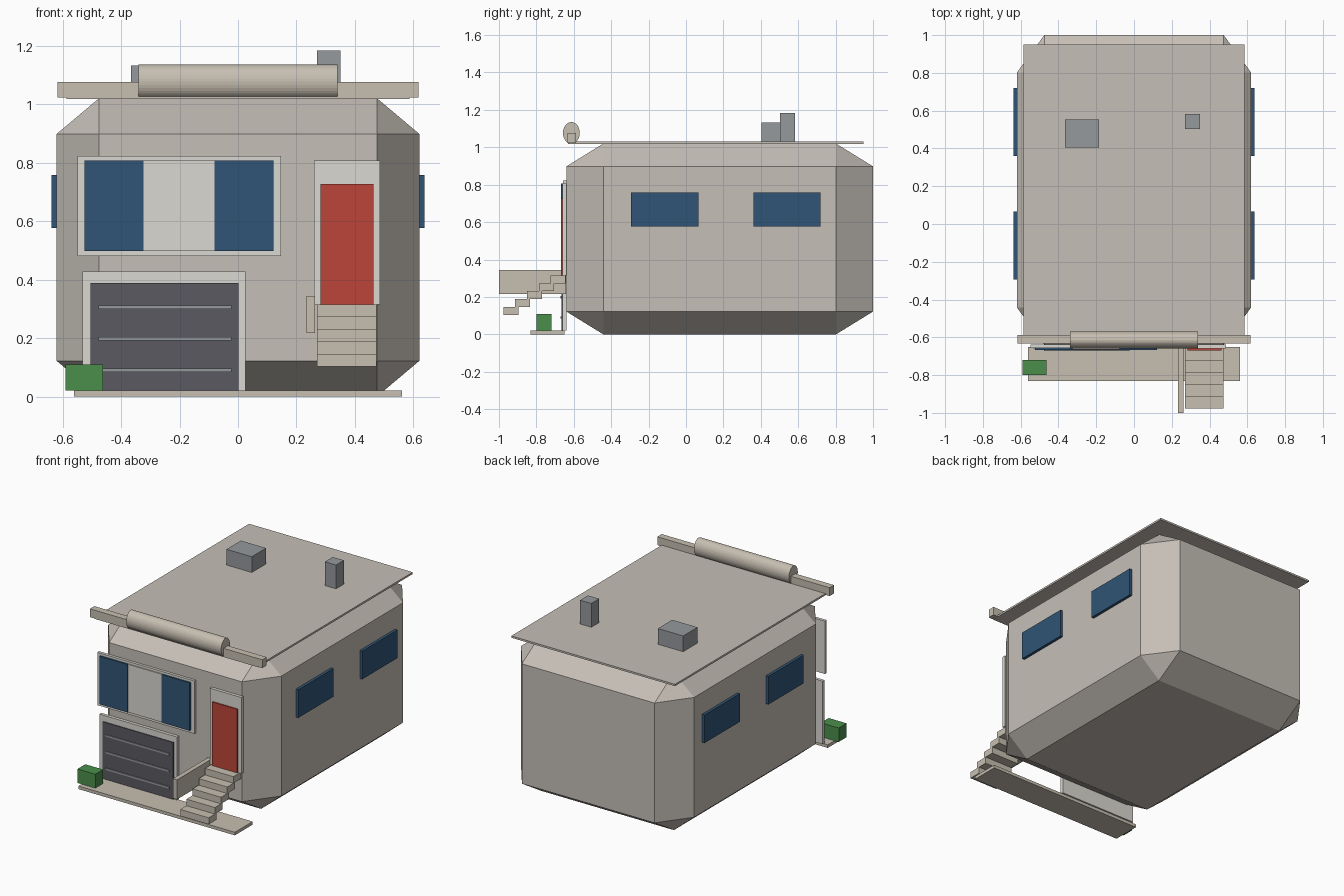
import bpy, bmesh, math

if "Cube" in bpy.data.objects:
    bpy.data.objects.remove(bpy.data.objects["Cube"])


def material(name, rgb):
    m = bpy.data.materials.new(name)
    m.diffuse_color = (*rgb, 1)
    m.use_nodes = True
    m.node_tree.nodes["Principled BSDF"].inputs["Base Color"].default_value = m.diffuse_color
    return m


WALL = material("wall", (0.56, 0.52, 0.47))
STONE = material("stone", (0.57, 0.52, 0.44))
TRIM = material("trim", (0.71, 0.69, 0.64))
BLUE = material("glass_blue", (0.03, 0.09, 0.18))
RED = material("door_red", (0.50, 0.06, 0.04))
DARK = material("garage_dark", (0.10, 0.10, 0.12))
STEEL = material("steel", (0.30, 0.32, 0.34))
GREEN = material("plant_green", (0.07, 0.27, 0.07))


def finish(name, bm, mat):
    bmesh.ops.recalc_face_normals(bm, faces=bm.faces)
    me = bpy.data.meshes.new(name)
    bm.to_mesh(me)
    bm.free()
    me.materials.append(mat)
    ob = bpy.data.objects.new(name, me)
    bpy.context.collection.objects.link(ob)
    return ob


def box(name, x, y, z, mat):
    """Box from (min, max) ranges."""
    bm = bmesh.new()
    bmesh.ops.create_cube(bm, size=1)
    for v in bm.verts:
        v.co = [r[0] if c < 0 else r[1] for c, r in zip(v.co, (x, y, z))]
    return finish(name, bm, mat)


# House body: cube chamfered on every edge, triangular corners
bm = bmesh.new()
half, inner = (0.62, 0.82, 0.51), (0.475, 0.622, 0.388)
for sx in (-1, 1):
    for sy in (-1, 1):
        for sz in (-1, 1):
            for axis in range(3):
                p = [half[i] if i == axis else inner[i] for i in range(3)]
                bm.verts.new((sx * p[0], sy * p[1] + 0.18, sz * p[2] + 0.51))
bmesh.ops.convex_hull(bm, input=bm.verts)
bmesh.ops.dissolve_limit(bm, angle_limit=0.01, verts=bm.verts, edges=bm.edges)
finish("house_body", bm, WALL)

# Roof slab, roof boxes
box("roof_slab", (-0.586, 0.586), (-0.63, 0.95), (1.018, 1.03), WALL)
box("chimney", (0.27, 0.35), (0.503, 0.583), (1.025, 1.184), STEEL)
box("roof_unit", (-0.366, -0.185), (0.405, 0.552), (1.025, 1.132), STEEL)

# Front awning roll on its bar
box("awning_bar", (-0.617, 0.617), (-0.633, -0.588), (1.022, 1.076), STONE)
bpy.ops.mesh.primitive_cylinder_add(vertices=32, radius=1, depth=0.68,
                                    location=(0, -0.613, 1.077),
                                    rotation=(0, math.pi / 2, 0))
roll = bpy.context.object
roll.name = "awning_roll"
roll.scale = (0.058, 0.045, 1)
roll.data.materials.append(STONE)

# Side windows
for side, sx in (("left", -1), ("right", 1)):
    for i, y0 in enumerate((-0.293, 0.36)):
        box(f"{side}_window_{i + 1}", sorted((sx * 0.61, sx * 0.638)),
            (y0, y0 + 0.36), (0.576, 0.758), BLUE)

# Front window
box("window_frame", (-0.548, 0.147), (-0.657, -0.638), (0.48, 0.822), TRIM)
box("window_centre", (-0.323, -0.08), (-0.664, -0.65), (0.497, 0.807), TRIM)
for i, x in enumerate(((-0.525, -0.323), (-0.08, 0.122))):
    box(f"front_window_{i + 1}", x, (-0.668, -0.65), (0.497, 0.807), BLUE)

# Front door
box("door_frame", (0.26, 0.486), (-0.66, -0.638), (0.315, 0.807), TRIM)
box("front_door", (0.282, 0.463), (-0.669, -0.65), (0.315, 0.727), RED)

# Garage
box("garage_frame", (-0.531, 0.026), (-0.66, -0.64), (0.02, 0.428), TRIM)
box("garage_door", (-0.504, 0.002), (-0.666, -0.65), (0.02, 0.388), DARK)
for i, z in enumerate((0.09, 0.198, 0.306)):
    box(f"garage_rib_{i + 1}", (-0.477, -0.023), (-0.672, -0.66),
        (z - 0.006, z + 0.006), STEEL)

# Front pavement and planter
box("pavement", (-0.56, 0.56), (-0.832, -0.65), (0, 0.02), STONE)
box("planter", (-0.59, -0.462), (-0.8, -0.72), (0.02, 0.11), GREEN)

# Stairs and solid rail
for i in range(5):
    y, z = -0.976 + 0.063 * i, 0.103 + 0.0425 * i
    box(f"stair_{i + 1}", (0.27, 0.474), (y, y + 0.08), (z, z + 0.0425), STONE)
box("stair_rail", (0.234, 0.263), (-1.0, -0.642), (0.217, 0.344), STONE)
